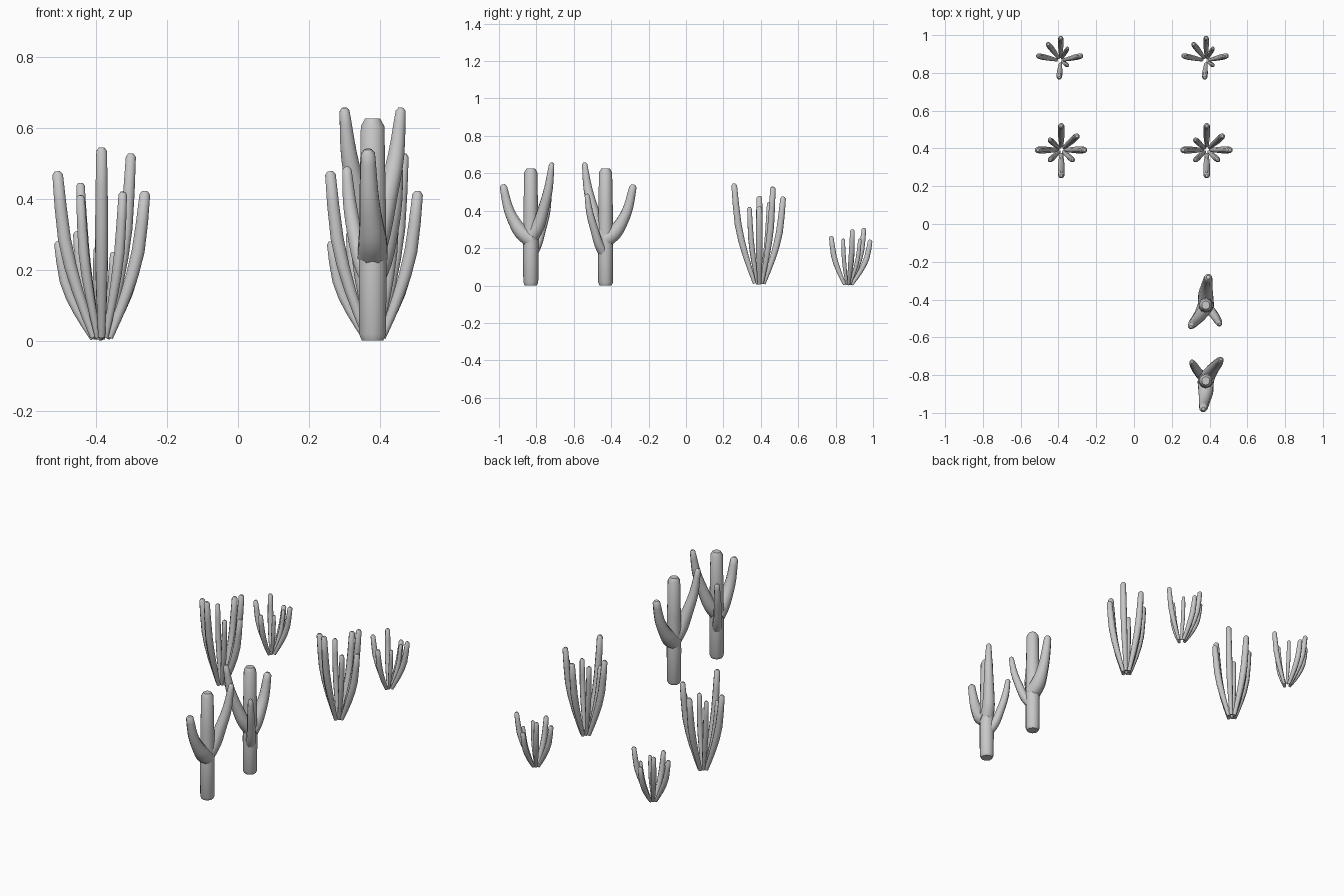
import bpy, bmesh, math
from mathutils import Vector

cube = bpy.data.objects.get("Cube")
if cube:
    bpy.data.objects.remove(cube, do_unlink=True)

grey = bpy.data.materials.new("plain_grey")
grey.use_nodes = True
COLOR = (0.58, 0.58, 0.58, 1)
grey.diffuse_color = COLOR
grey.node_tree.nodes["Principled BSDF"].inputs["Base Color"].default_value = COLOR


def smooth_path(points, steps):
    """Catmull-Rom through (x, y, z, radius) points."""
    p = [Vector(q) for q in points]
    p = [2 * p[0] - p[1]] + p + [2 * p[-1] - p[-2]]
    out = []
    for a, b, c, d in zip(p, p[1:], p[2:], p[3:]):
        for i in range(steps):
            t = i / steps
            out.append(0.5 * (2 * b + (c - a) * t + (2 * a - 5 * b + 4 * c - d) * t ** 2
                              + (3 * b - a - 3 * c + d) * t ** 3))
    return out + [p[-2]]


def tube(bm, points, sides=8, steps=2, blunt=True):
    """Tapered tube along a path, closed with a chamfered tip."""
    path = smooth_path(points, steps)
    if blunt:
        end, before = path[-1], path[-2]
        along = (end.xyz - before.xyz).normalized()
        tip, r = end.xyz, end.w
        path[-1] = Vector((*(tip - along * r * 0.6), r))
        path.append(Vector((*tip, r * 0.5)))
    rings = []
    for i, q in enumerate(path):
        ahead = path[min(i + 1, len(path) - 1)].xyz - path[max(i - 1, 0)].xyz
        u = Vector((0, 1, 0)).cross(ahead)
        if u.length < 1e-5:
            u = Vector((1, 0, 0))
        u.normalize()
        v = ahead.normalized().cross(u)
        ring = []
        for k in range(sides):
            a = math.tau * (k + 0.5) / sides
            ring.append(bm.verts.new(q.xyz + q.w * (u * math.cos(a) + v * math.sin(a))))
        rings.append(ring)
    for lo, hi in zip(rings, rings[1:]):
        for k in range(sides):
            n = (k + 1) % sides
            bm.faces.new((lo[k], lo[n], hi[n], hi[k]))
    bm.faces.new(rings[0][::-1])
    bm.faces.new(rings[-1])


def finish(bm, name):
    bmesh.ops.recalc_face_normals(bm, faces=bm.faces)
    for f in bm.faces:
        f.smooth = True
    for e in bm.edges:
        if len(e.link_faces) == 2 and e.calc_face_angle(0) > math.radians(50):
            e.smooth = False
    mesh = bpy.data.meshes.new(name)
    bm.to_mesh(mesh)
    bm.free()
    mesh.materials.append(grey)
    return mesh


def place(name, mesh, x, y, turn=0):
    ob = bpy.data.objects.new(name, mesh)
    ob.location = (x, y, 0)
    ob.rotation_euler.z = turn
    bpy.context.collection.objects.link(ob)


def stem_cluster(name, stems, thick):
    """Stems bowing outward from a shared foot: (tip x, tip y, height, width)."""
    bm = bmesh.new()
    for x, y, h, w in stems:
        r = thick * w
        shape = [(0.18, 0.02, 0.6), (0.55, 0.3, 0.95), (0.84, 0.6, 1.1), (1, 1, 0.9)]
        tube(bm, [(x * s, y * s, max(h * t, 0.005), r * k) for s, t, k in shape])
    return finish(bm, name)


# Column cactus: trunk and three upturned arms
bm = bmesh.new()
trunk = [(0, 0.032), (0.018, 0.04), (0.2, 0.041), (0.4, 0.039), (0.605, 0.035), (0.627, 0.022)]
tube(bm, [(0, 0, z, r) for z, r in trunk], sides=10, steps=1, blunt=False)
front_arm = [(0, 0, 0.245, 0.046), (0, -0.05, 0.285, 0.042), (-0.005, -0.09, 0.345, 0.034),
             (-0.01, -0.122, 0.42, 0.028), (-0.013, -0.149, 0.54, 0.021)]
tall_arm = [(0, 0, 0.26, 0.042), (0.02, 0.04, 0.32, 0.037), (0.042, 0.068, 0.41, 0.031),
            (0.066, 0.095, 0.52, 0.025), (0.08, 0.113, 0.657, 0.015)]
short_arm = [(0, 0, 0.16, 0.03), (-0.03, 0.035, 0.22, 0.026), (-0.05, 0.06, 0.3, 0.023),
             (-0.065, 0.085, 0.39, 0.02), (-0.073, 0.1, 0.49, 0.014)]
for arm in (front_arm, tall_arm, short_arm):
    tube(bm, arm, steps=3)
column = finish(bm, "column_cactus")
place("front_column_cactus", column, 0.38, -0.83)
place("rear_column_cactus", column, 0.38, -0.43, math.pi)

# Tall clusters: four outer stems and four inner diagonals
tall = stem_cluster("tall_stem_cluster", [
    (0, -0.135, 0.545, 1), (0, 0.128, 0.475, 1), (-0.125, 0, 0.478, 1), (0.123, 0, 0.422, 1),
    (0.083, 0.073, 0.528, 0.95), (-0.06, 0.053, 0.445, 0.8),
    (-0.06, -0.053, 0.41, 0.8), (0.06, -0.053, 0.42, 0.8)], 0.018)

# Short clusters: seven uneven stems
short = stem_cluster("short_stem_cluster", [
    (0, 0.122, 0.245, 1), (-0.12, 0.026, 0.28, 1), (0.108, 0.026, 0.3, 1),
    (-0.008, -0.088, 0.265, 1), (-0.066, 0.088, 0.308, 1),
    (0.036, 0.066, 0.25, 0.75), (0.036, -0.024, 0.25, 0.75)], 0.0145)

for side, x in (("right", -0.385), ("left", 0.385)):
    place(side + "_tall_stem_cluster", tall, x, 0.392)
    place(side + "_short_stem_cluster", short, x - 0.003, 0.864)
